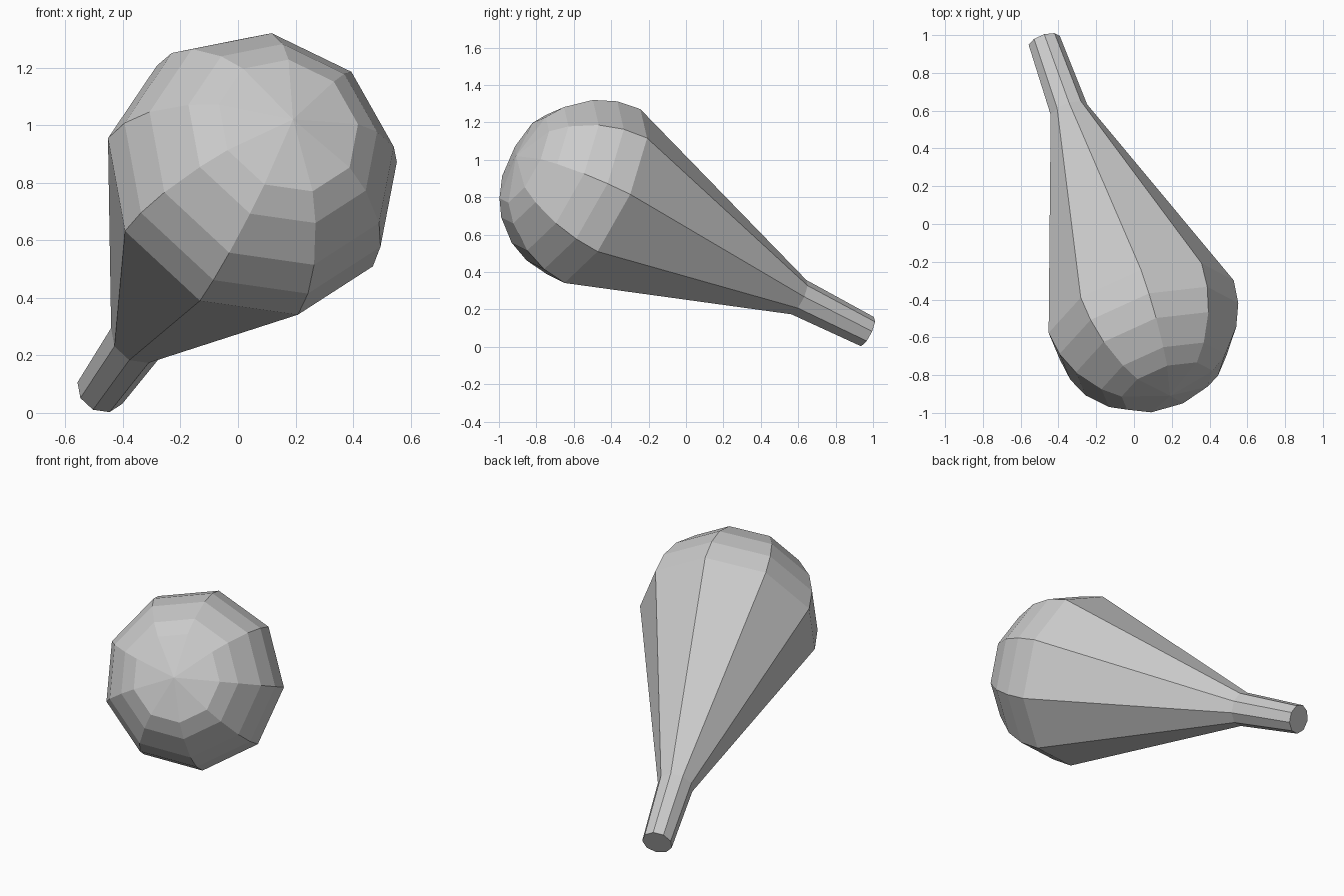
import bpy, bmesh
from math import sin, cos, radians, tau
from mathutils import Vector, Matrix

if "Cube" in bpy.data.objects:
    bpy.data.objects.remove(bpy.data.objects["Cube"])

SIDES = 9
R = 0.522                                  # radius of the domed head
CENTRE = Vector((0.038, -0.478, 0.804))    # middle of the head's widest ring
AXIS = Vector((0.303, -0.852, 0.427)).normalized()

# Profile (distance along axis, radius): handle end, neck, then domed head
profile = [(-1.694, 0.088), (-1.262, 0.103)]
profile += [(R * sin(radians(a)), R * cos(radians(a))) for a in (0, 15, 30, 48, 60.5)]
POLE = 0.506

# Frame with one ridge straight up the tilted axis
side = AXIS.cross(Vector((0, 0, 1))).normalized()
up = side.cross(AXIS).normalized()
up = Vector((0, -AXIS.z, AXIS.y)).normalized() * -1
side = up.cross(AXIS).normalized()
frame = Matrix((side, up, AXIS)).transposed().to_4x4()
frame.translation = CENTRE

# Lathe the profile into nine flat sides
bm = bmesh.new()
rings = []
for t, r in profile:
    rings.append([bm.verts.new((r * sin(tau * i / SIDES), r * cos(tau * i / SIDES), t))
                  for i in range(SIDES)])
for a, b in zip(rings, rings[1:]):
    for i in range(SIDES):
        j = (i + 1) % SIDES
        bm.faces.new((a[i], a[j], b[j], b[i]))

# Flat handle end and shallow fan at the head's tip
bm.faces.new(rings[0])
pole = bm.verts.new((0, 0, POLE))
for i in range(SIDES):
    bm.faces.new((rings[-1][i], rings[-1][(i + 1) % SIDES], pole))

bm.transform(frame)
bmesh.ops.recalc_face_normals(bm, faces=bm.faces)
mesh = bpy.data.meshes.new("round_headed_club")
bm.to_mesh(mesh)
bm.free()
bpy.context.collection.objects.link(bpy.data.objects.new("round_headed_club", mesh))
